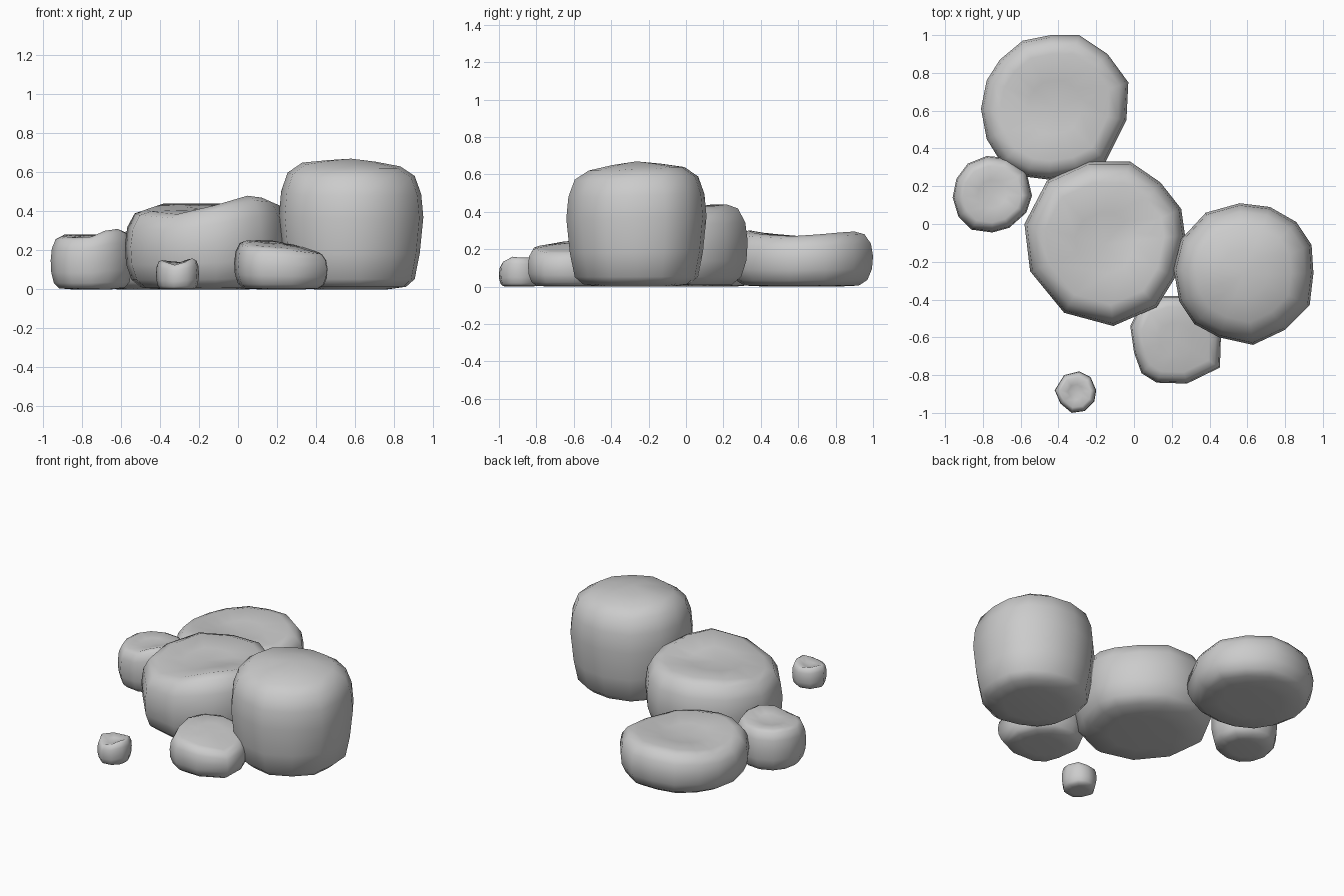
import bpy, bmesh

# Rings of a stone: (scale of outline, fraction of rim height)
LOW = [(0.48, 0.0), (0.80, 0.02), (0.92, 0.12), (0.985, 0.32), (1.0, 0.55),
       (0.97, 0.78), (0.88, 0.95), (0.74, 1.0)]
TALL = [(0.5, 0.0), (0.76, 0.02), (0.88, 0.08), (0.95, 0.28), (1.0, 0.56),
        (0.97, 0.74), (0.88, 0.88), (0.68, 0.955)]


def stone(name, outline, rim, top, rings):
    """Stack scaled copies of the plan outline; rim gives height per corner."""
    n = len(outline)
    cx = (min(p[0] for p in outline) + max(p[0] for p in outline)) / 2
    cy = (min(p[1] for p in outline) + max(p[1] for p in outline)) / 2
    last = rings[-1][0]
    bm = bmesh.new()
    loops = []
    for s, f in rings:
        loops.append([bm.verts.new((cx + (x - cx) * s, cy + (y - cy) * s, h * f))
                      for (x, y), h in zip(outline, rim)])
    # inner ring blending from the rim to the middle of the top
    s = last * 0.5
    loops.append([bm.verts.new((cx + (x - cx) * s, cy + (y - cy) * s,
                                h * rings[-1][1] * 0.4 + top * 0.6))
                  for (x, y), h in zip(outline, rim)])
    for a, b in zip(loops, loops[1:]):
        for i in range(n):
            j = (i + 1) % n
            bm.faces.new((a[i], a[j], b[j], b[i]))
    mid = bm.verts.new((cx, cy, top))
    for i in range(n):
        bm.faces.new((loops[-1][i], loops[-1][(i + 1) % n], mid))
    bm.faces.new(loops[0][::-1])
    bmesh.ops.recalc_face_normals(bm, faces=bm.faces)
    for f in bm.faces:
        f.smooth = True
    me = bpy.data.meshes.new(name)
    bm.to_mesh(me)
    bm.free()
    ob = bpy.data.objects.new(name, me)
    bpy.context.collection.objects.link(ob)
    return ob


# Middle stone, dipped top with a bump at the front right
stone("middle_stone",
      [(0.27, -0.06), (0.25, 0.08), (0.14, 0.22), (-0.02, 0.33), (-0.24, 0.33), (-0.46, 0.23),
       (-0.58, 0.0), (-0.55, -0.25), (-0.37, -0.47), (-0.11, -0.54), (0.12, -0.44), (0.22, -0.28)],
      [0.45, 0.43, 0.43, 0.44, 0.44, 0.44, 0.41, 0.40, 0.385, 0.43, 0.48, 0.47], 0.41, LOW)

# Tall right stone with a domed top
stone("tall_stone",
      [(0.95, -0.26), (0.94, -0.11), (0.86, 0.01), (0.72, 0.09), (0.56, 0.11), (0.38, 0.06),
       (0.25, -0.08), (0.21, -0.24), (0.24, -0.41), (0.32, -0.53), (0.45, -0.60), (0.63, -0.64),
       (0.80, -0.56), (0.93, -0.43)],
      [0.66, 0.66, 0.67, 0.67, 0.67, 0.67, 0.68, 0.68, 0.67, 0.65, 0.65, 0.65, 0.65, 0.65],
      0.67, TALL)

# Flat back stone
stone("back_stone",
      [(-0.03, 0.75), (-0.14, 0.90), (-0.29, 1.0), (-0.44, 1.0), (-0.59, 0.97), (-0.71, 0.87),
       (-0.78, 0.76), (-0.81, 0.61), (-0.78, 0.45), (-0.70, 0.32), (-0.57, 0.25), (-0.45, 0.235),
       (-0.29, 0.26), (-0.15, 0.33), (-0.04, 0.55)],
      [0.28, 0.29, 0.295, 0.295, 0.29, 0.28, 0.27, 0.27, 0.28, 0.29, 0.30, 0.30, 0.29, 0.28, 0.27],
      0.26, LOW)

# Small left stone
stone("left_stone",
      [(-0.54, 0.15), (-0.57, 0.28), (-0.67, 0.35), (-0.78, 0.36), (-0.88, 0.32), (-0.94, 0.24),
       (-0.96, 0.14), (-0.93, 0.04), (-0.86, -0.03), (-0.75, -0.045), (-0.66, -0.02), (-0.57, 0.06)],
      [0.30, 0.29, 0.28, 0.28, 0.28, 0.28, 0.27, 0.27, 0.265, 0.27, 0.30, 0.31], 0.265, LOW)

# Front stone, lower towards the right
stone("front_stone",
      [(0.46, -0.60), (0.41, -0.46), (0.30, -0.38), (0.16, -0.38), (0.04, -0.42), (-0.02, -0.54),
       (0.0, -0.68), (0.04, -0.79), (0.12, -0.84), (0.28, -0.845), (0.455, -0.76)],
      [0.19, 0.21, 0.23, 0.25, 0.25, 0.25, 0.24, 0.225, 0.22, 0.21, 0.19], 0.235, LOW)

# Pebble with a hollow top
stone("pebble",
      [(-0.20, -0.88), (-0.23, -0.81), (-0.29, -0.78), (-0.37, -0.80), (-0.42, -0.88),
       (-0.39, -0.95), (-0.33, -1.0), (-0.26, -0.99), (-0.21, -0.94)],
      [0.155, 0.155, 0.14, 0.145, 0.15, 0.14, 0.125, 0.14, 0.16], 0.12, LOW)
